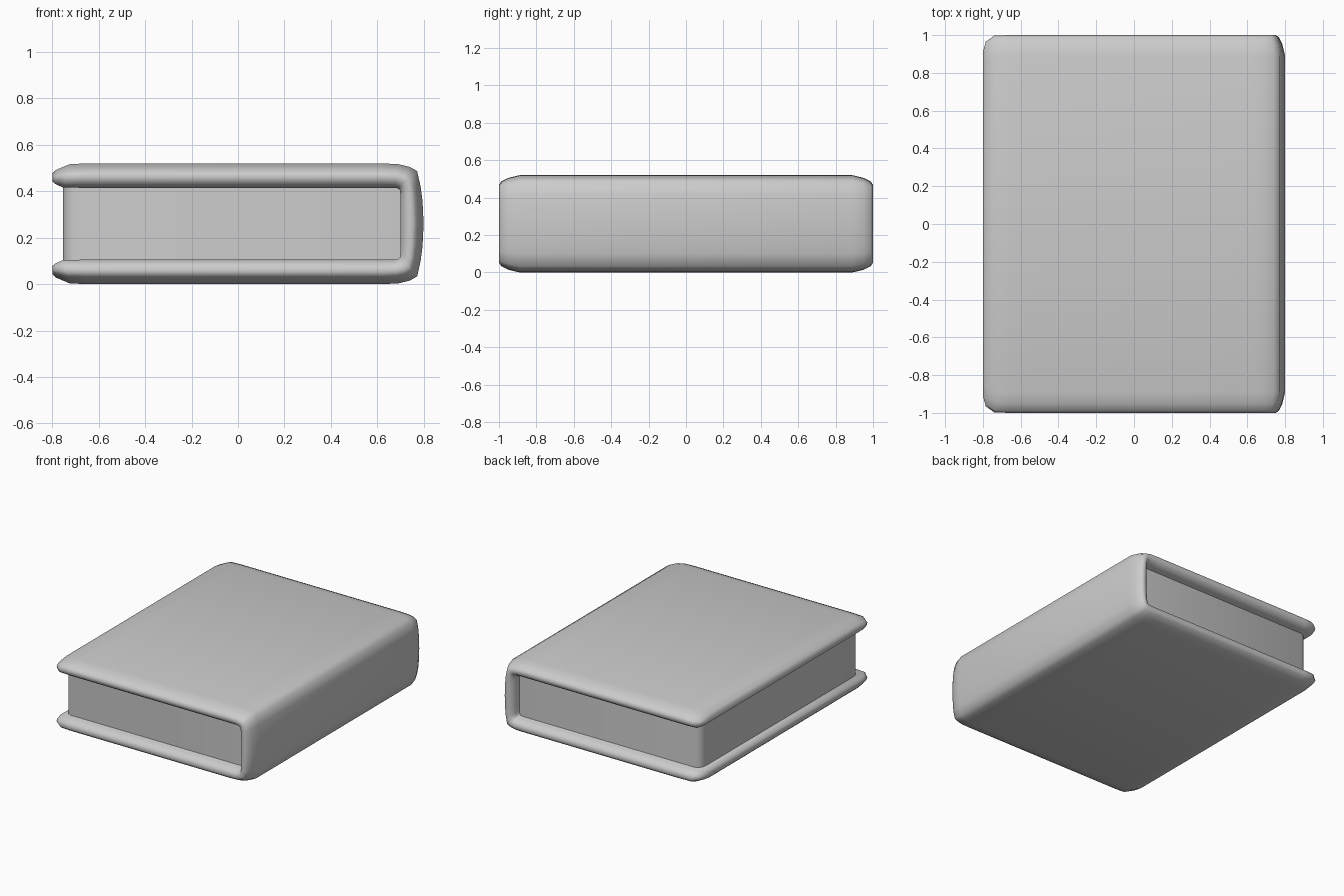
import bpy, bmesh, math

if "Cube" in bpy.data.objects:
    bpy.data.objects.remove(bpy.data.objects["Cube"])

grey = bpy.data.materials.new("plain grey")
grey.diffuse_color = (0.6, 0.6, 0.6, 1)
grey.use_nodes = True
grey.node_tree.nodes["Principled BSDF"].inputs["Base Color"].default_value = grey.diffuse_color

H = 0.52  # total height


def finish(name, bm, angle):
    bmesh.ops.recalc_face_normals(bm, faces=bm.faces)
    mesh = bpy.data.meshes.new(name)
    bm.to_mesh(mesh)
    bm.free()
    obj = bpy.data.objects.new(name, mesh)
    bpy.context.collection.objects.link(obj)
    mesh.materials.append(grey)
    bpy.ops.object.select_all(action='DESELECT')
    obj.select_set(True)
    bpy.context.view_layer.objects.active = obj
    bpy.ops.object.shade_smooth_by_angle(angle=math.radians(angle))
    return obj


# Cover: a rounded strip swept around a C-shaped path.
# Stations: outer x, outer z, inner x, inner z, half length
upper = [
    (-0.80, 0.477, -0.80, 0.442, 0.91),
    (-0.785, 0.492, -0.785, 0.43, 0.965),
    (-0.725, 0.517, -0.755, 0.417, 0.997),
    (-0.65, H, -0.68, 0.415, 1.0),
    (0.62, H, 0.62, 0.415, 1.0),
    (0.69, 0.517, 0.675, 0.415, 1.0),
    (0.74, 0.505, 0.69, 0.412, 1.0),
    (0.772, 0.487, 0.697, 0.405, 1.0),
    (0.787, 0.42, 0.70, 0.385, 1.0),
    (0.795, 0.36, 0.70, 0.34, 1.0),
]
spine_mid = [(0.80, H / 2, 0.70, H / 2, 1.0)]
lower = [(a, H - b, c, H - d, l) for a, b, c, d, l in reversed(upper)]

# Edge rounding: distance from the end, position from outer (0) to inner (1)
edge = [(0.11, 0.0), (0.05, 0.14), (0.012, 0.32), (0.0, 0.5), (0.008, 0.78), (0.045, 1.0)]

bm = bmesh.new()
rings = []
for ox, oz, ix, iz, half in upper + spine_mid + lower:
    half_ring = [(half - d, ox + (ix - ox) * t, oz + (iz - oz) * t) for d, t in edge]
    pts = [(x, y, z) for y, x, z in half_ring]
    pts += [(x, -y, z) for y, x, z in reversed(half_ring)]
    rings.append([bm.verts.new(p) for p in pts])
n = len(rings[0])
for a, b in zip(rings, rings[1:]):
    for i in range(n):
        j = (i + 1) % n
        bm.faces.new((a[i], a[j], b[j], b[i]))
bm.faces.new(rings[0])
bm.faces.new(rings[-1])
finish("book_cover", bm, 60)

# Page block with rounded fore-edge corners
Y = 0.915
outline = [(0.70, -Y), (0.70, Y)]
corner = [(-0.705, Y), (-0.735, Y - 0.015), (-0.75, Y - 0.04), (-0.755, Y - 0.075)]
outline += corner + [(x, -y) for x, y in reversed(corner)]
bm = bmesh.new()
base = bm.faces.new([bm.verts.new((x, y, 0.10)) for x, y in outline])
ext = bmesh.ops.extrude_face_region(bm, geom=[base])
bmesh.ops.translate(bm, vec=(0, 0, 0.32), verts=[v for v in ext["geom"] if isinstance(v, bmesh.types.BMVert)])
finish("page_block", bm, 40)
